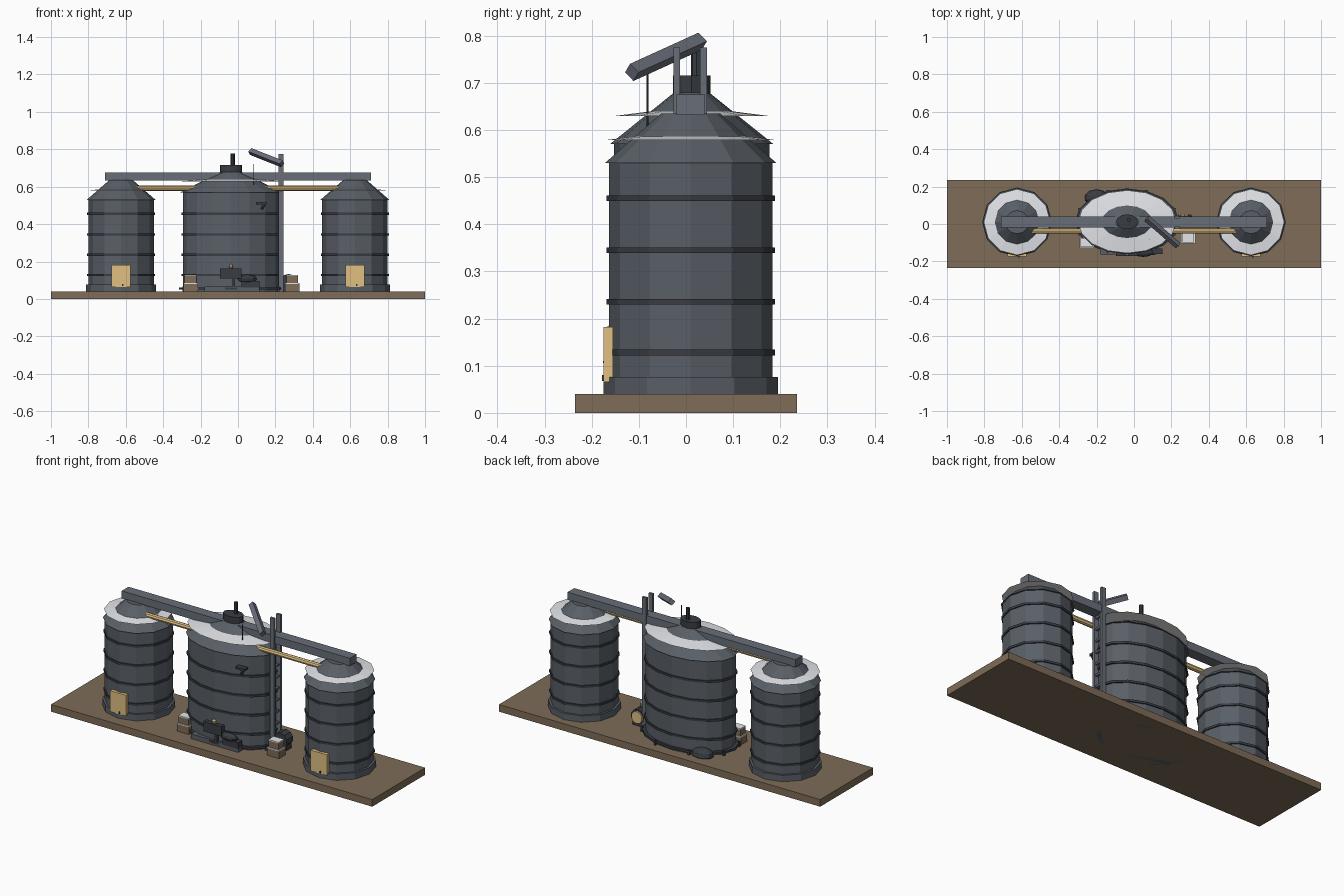
import bpy, bmesh, math
from mathutils import Vector

if "Cube" in bpy.data.objects:
    bpy.data.objects.remove(bpy.data.objects["Cube"])


def mat(name, c):
    m = bpy.data.materials.new(name)
    m.diffuse_color = (*c, 1)
    m.use_nodes = True
    m.node_tree.nodes["Principled BSDF"].inputs["Base Color"].default_value = m.diffuse_color
    return m


SLATE = mat("slate", (0.10, 0.115, 0.135))
DARK = mat("dark_metal", (0.04, 0.045, 0.055))
STEEL = mat("steel", (0.14, 0.155, 0.19))
BROWN = mat("earth", (0.21, 0.15, 0.095))
GOLD = mat("gold", (0.75, 0.53, 0.22))
SNOW = mat("snow", (0.78, 0.79, 0.82))


def finish(name, bm, m):
    bmesh.ops.recalc_face_normals(bm, faces=bm.faces)
    me = bpy.data.meshes.new(name)
    bm.to_mesh(me)
    bm.free()
    me.materials.append(m)
    ob = bpy.data.objects.new(name, me)
    bpy.context.collection.objects.link(ob)
    return ob


def box(name, lo, hi, m):
    bm = bmesh.new()
    bmesh.ops.create_cube(bm, size=1)
    lo, hi = Vector(lo), Vector(hi)
    for v in bm.verts:
        v.co = (lo + hi) / 2 + v.co * (hi - lo)
    return finish(name, bm, m)


def lathe(name, profile, centre, rx, ry, n, m):
    """Turned solid with elliptical section; profile radii multiply rx and ry."""
    bm = bmesh.new()
    rings = []
    for r, z in profile:
        rings.append([bm.verts.new((centre[0] + rx * r * math.cos(2 * math.pi * i / n),
                                    centre[1] + ry * r * math.sin(2 * math.pi * i / n), z))
                      for i in range(n)])
    for a, b in zip(rings, rings[1:]):
        for i in range(n):
            j = (i + 1) % n
            bm.faces.new((a[i], a[j], b[j], b[i]))
    bm.faces.new(rings[0])
    bm.faces.new(rings[-1])
    return finish(name, bm, m)


def rod(name, p, q, r, m, n=8, roll=0):
    p, q = Vector(p), Vector(q)
    bm = bmesh.new()
    bmesh.ops.create_cone(bm, cap_ends=True, segments=n, radius1=r, radius2=r, depth=(q - p).length)
    ob = finish(name, bm, m)
    ob.rotation_mode = 'QUATERNION'
    ob.rotation_quaternion = (q - p).to_track_quat('Z', 'Y')
    ob.location = (p + q) / 2
    return ob


def lump(name, c, s, m):
    bm = bmesh.new()
    bmesh.ops.create_uvsphere(bm, u_segments=10, v_segments=6, radius=1)
    for v in bm.verts:
        v.co = Vector(c) + v.co * Vector(s)
    return finish(name, bm, m)


def silo(name, x, y, rx, ry, n, z0, eave, top, rtop, snow_z):
    c = (x, y)
    lathe(name + "_wall", [(1, z0), (1, eave)], c, rx, ry, n, SLATE)
    lathe(name + "_roof", [(1.05, eave), (rtop, top)], c, rx, ry, n, SLATE)
    lathe(name + "_snow", [(1.02, snow_z), (0.45, snow_z + 0.012)], c, rx, ry, n, SNOW)
    for z in (0.128, 0.236, 0.345, 0.455):
        lathe(name + "_band", [(1.035, z - 0.006), (1.035, z + 0.006)], c, rx, ry, n, DARK)


# ground slab
box("base_slab", (-1, -0.235, 0), (1, 0.235, 0.04), BROWN)

# side silos with plinths and doors
for s, side in ((-1, "left"), (1, "right")):
    x = 0.625 * s
    silo(side + "_silo", x, 0.01, 0.175, 0.173, 12, 0.04, 0.53, 0.635, 0.36, 0.579)
    lathe(side + "_plinth", [(1, 0.04), (1, 0.076)], (x, 0.01), 0.187, 0.185, 12, SLATE)
    box(side + "_door", (x - 0.05, -0.175, 0.065), (x + 0.05, -0.155, 0.182), GOLD)
    box(side + "_door_latch", (x + 0.005, -0.178, 0.068), (x + 0.013, -0.17, 0.08), DARK)

# oval central silo, cap and vent
CX, CY = -0.037, 0.012
silo("main_silo", CX, CY, 0.257, 0.165, 16, 0, 0.57, 0.68, 0.22, 0.629)
lathe("main_cap", [(1, 0.67), (1, 0.715)], (CX, CY), 0.058, 0.04, 12, DARK)
rod("vent_pipe", (-0.028, 0.022, 0.70), (-0.028, 0.022, 0.778), 0.011, DARK)
lathe("foot_rail", [(1, 0.05), (1, 0.062)], (CX, CY), 0.278, 0.178, 16, DARK)
for i in range(8):
    a = math.pi * (i + 0.5) / 4
    px, py = CX + 0.275 * math.cos(a), CY + 0.176 * math.sin(a)
    box("rail_post", (px - 0.006, py - 0.006, 0.04), (px + 0.006, py + 0.006, 0.066), DARK)

# overhead conveyor and feed pipe
box("conveyor", (-0.71, -0.02, 0.632), (0.71, 0.04, 0.675), STEEL)
rod("feed_pipe", (-0.69, -0.037, 0.592), (0.69, -0.037, 0.592), 0.014, GOLD)

# elevator ladder
for y in (-0.02, 0.037):
    box("ladder_post", (0.217, y - 0.007, 0.04), (0.243, y + 0.007, 0.775), STEEL)
for i in range(9):
    z = 0.10 + i * 0.065
    box("ladder_rung", (0.224, -0.02, z), (0.236, 0.037, z + 0.01), STEEL)

# jib beam with hanging cable
jib = rod("jib_beam", (0.068, 0.03, 0.788), (0.235, -0.115, 0.722), 0.019, STEEL, 4)
rod("hoist_cable", (0.085, -0.082, 0.60), (0.085, -0.082, 0.722), 0.002, DARK, 6)

# small bracket on the front wall
box("bracket_arm", (0.095, -0.16, 0.505), (0.152, -0.13, 0.517), DARK)
rod("bracket_strut", (0.125, -0.15, 0.478), (0.142, -0.15, 0.508), 0.008, DARK, 6)

# front hopper machinery
box("machine_sill", (-0.18, -0.162, 0.04), (0.115, -0.11, 0.066), SLATE)
box("hopper_box", (-0.095, -0.172, 0.108), (0.018, -0.13, 0.163), DARK)
box("hopper_leg", (-0.03, -0.165, 0.066), (-0.015, -0.14, 0.11), DARK)
lump("hopper_lamp", (-0.037, -0.16, 0.173), (0.011, 0.011, 0.013), GOLD)
lump("motor_drum", (0.05, -0.152, 0.108), (0.055, 0.024, 0.022), DARK)
box("motor_block", (0.02, -0.165, 0.06), (0.115, -0.13, 0.096), DARK)

# rear coal heap
lump("rear_heap", (-0.2, 0.14, 0.045), (0.065, 0.045, 0.04), DARK)

# side drum with gold end
rod("side_drum", (0.27, -0.01, 0.092), (0.27, 0.045, 0.092), 0.042, DARK, 10)
rod("drum_face", (0.27, 0.044, 0.092), (0.27, 0.054, 0.092), 0.034, GOLD, 10)
box("drum_stand", (0.235, -0.005, 0.04), (0.305, 0.04, 0.07), DARK)

# snow-topped crate stacks
for x, y in ((-0.253, -0.1), (0.29, -0.075)):
    for w, z, h in ((0.038, 0.04, 0.04), (0.032, 0.086, 0.036)):
        d = 0.75 * w
        box("crate", (x - w, y - d, z), (x + w, y + d, z + h), BROWN)
        box("crate_snow", (x - w, y - d, z + h), (x + w, y + d, z + h + 0.006), SNOW)
